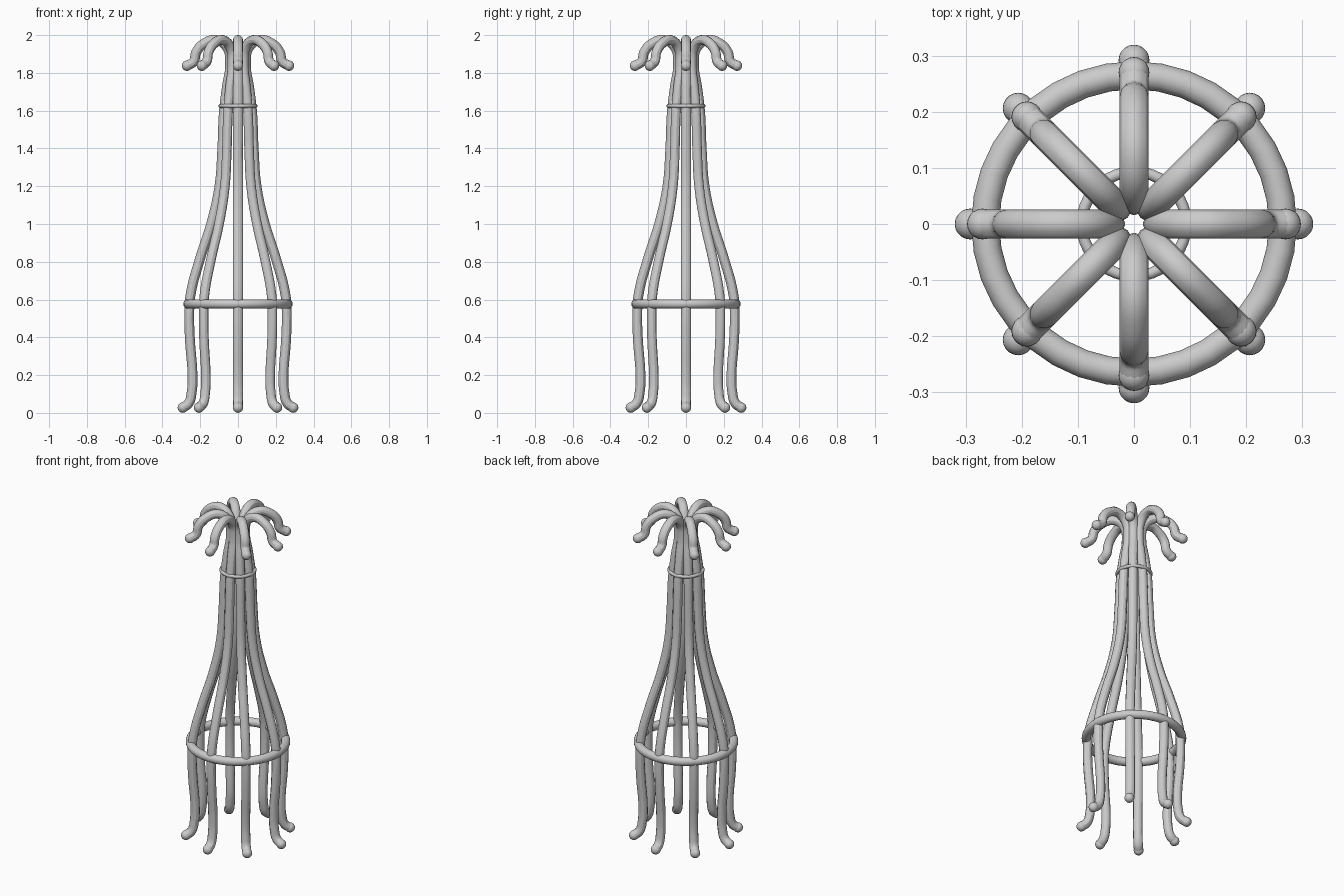
import bpy, math

if "Cube" in bpy.data.objects:
    bpy.data.objects.remove(bpy.data.objects["Cube"])

ROD_R = 0.026
COUNT = 8

# (radius from axis, height) along one bent rod, foot to curled tip
PATH = [(0.292, 0.028), (0.262, 0.05), (0.245, 0.11), (0.241, 0.2), (0.254, 0.38),
        (0.258, 0.52), (0.252, 0.62), (0.2, 0.82), (0.142, 1.0), (0.098, 1.2),
        (0.083, 1.4), (0.074, 1.6), (0.058, 1.73), (0.042, 1.84), (0.058, 1.935),
        (0.115, 1.974), (0.18, 1.955), (0.221, 1.91), (0.235, 1.86), (0.27, 1.838)]


def make_rod(name, angle):
    curve = bpy.data.curves.new(name, 'CURVE')
    curve.dimensions = '3D'
    curve.bevel_depth = ROD_R
    curve.bevel_resolution = 4
    curve.resolution_u = 5
    curve.use_fill_caps = True
    spline = curve.splines.new('BEZIER')
    spline.bezier_points.add(len(PATH) - 1)
    for point, (r, z) in zip(spline.bezier_points, PATH):
        point.co = (r * math.cos(angle), r * math.sin(angle), z)
        point.handle_left_type = point.handle_right_type = 'AUTO'
    rod = bpy.data.objects.new(name, curve)
    bpy.context.collection.objects.link(rod)
    bpy.ops.object.select_all(action='DESELECT')
    rod.select_set(True)
    bpy.context.view_layer.objects.active = rod
    bpy.ops.object.convert(target='MESH')
    bpy.ops.object.shade_smooth_by_angle()


def make_ball(name, angle, r, z):
    bpy.ops.mesh.primitive_uv_sphere_add(
        segments=20, ring_count=12, radius=0.0275,
        location=(r * math.cos(angle), r * math.sin(angle), z))
    bpy.context.object.name = name
    bpy.ops.object.shade_smooth()


def make_ring(name, major, minor, z):
    bpy.ops.mesh.primitive_torus_add(
        major_radius=major, minor_radius=minor, major_segments=36,
        minor_segments=14, location=(0, 0, z))
    bpy.context.object.name = name
    bpy.ops.object.shade_smooth()


# Eight rods with rounded ends
for i in range(COUNT):
    a = 2 * math.pi * i / COUNT
    make_rod(f"bent_rod_{i + 1}", a)
    make_ball(f"foot_ball_{i + 1}", a, *PATH[0])
    make_ball(f"tip_ball_{i + 1}", a, *PATH[-1])

# Binding hoops
make_ring("lower_hoop", 0.265, 0.025, 0.577)
make_ring("neck_hoop", 0.093, 0.01, 1.625)
